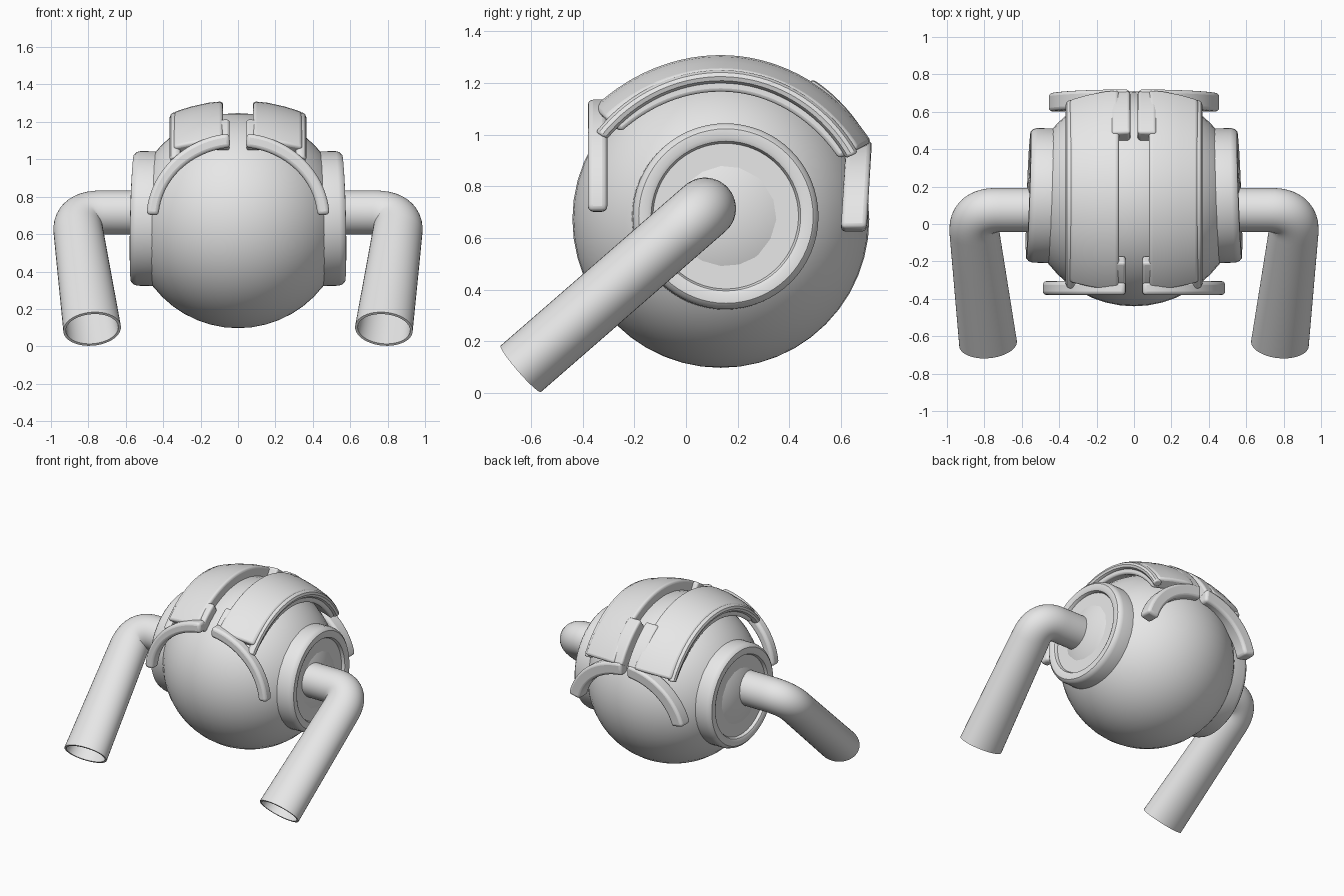
import bpy, bmesh, math
from mathutils import Vector, Matrix

if "Cube" in bpy.data.objects:
    bpy.data.objects.remove(bpy.data.objects["Cube"])

CEN = Vector((0, 0.135, 0.672))
R = 0.575

grey = bpy.data.materials.new("light_grey")
grey.diffuse_color = (0.8, 0.8, 0.8, 1)
grey.use_nodes = True
grey.node_tree.nodes["Principled BSDF"].inputs["Base Color"].default_value = grey.diffuse_color


def finish(name, bm, mirror=True, bevel=0.0, angle=35):
    bmesh.ops.recalc_face_normals(bm, faces=bm.faces)
    me = bpy.data.meshes.new(name)
    bm.to_mesh(me)
    bm.free()
    ob = bpy.data.objects.new(name, me)
    bpy.context.collection.objects.link(ob)
    me.materials.append(grey)
    bpy.ops.object.select_all(action='DESELECT')
    bpy.context.view_layer.objects.active = ob
    ob.select_set(True)
    bpy.ops.object.shade_smooth_by_angle(angle=math.radians(angle))
    if bevel:
        b = ob.modifiers.new("round_edges", 'BEVEL')
        b.width, b.segments, b.limit_method = bevel, 3, 'ANGLE'
        b.angle_limit = math.radians(40)
    if mirror:
        ob.modifiers.new("mirror", 'MIRROR')
    return ob


def loft(rings, closed=False, caps=True):
    """Skin a list of equal-length point rings."""
    bm = bmesh.new()
    vs = [[bm.verts.new(p) for p in r] for r in rings]
    n = len(vs[0])
    for i in range(len(vs) if closed else len(vs) - 1):
        a, b = vs[i], vs[(i + 1) % len(vs)]
        for j in range(n):
            k = (j + 1) % n
            bm.faces.new((a[j], a[k], b[k], b[j]))
    if caps and not closed:
        bm.faces.new(vs[0])
        bm.faces.new(vs[-1])
    return bm


def band(name, profile, a0, a1, bevel, flare=0.0, steps=32):
    """Sweep an (x, radius) profile around the body's x axis."""
    rings = []
    for i in range(steps + 1):
        t = i / steps
        a = math.radians(a0 + (a1 - a0) * t)
        k = flare * abs(2 * t - 1) ** 3
        rings.append([CEN + Vector((x, (r + k) * math.cos(a), (r + k) * math.sin(a)))
                      for x, r in profile])
    return finish(name, loft(rings), bevel=bevel)


# Round body
bm = bmesh.new()
bmesh.ops.create_uvsphere(bm, u_segments=48, v_segments=24, radius=R,
                          matrix=Matrix.Translation(CEN))
finish("body", bm, mirror=False)

# Curved top plates and their inner corner tabs
band("top_plate", [(0.08, 0.55), (0.08, 0.638), (0.16, 0.63), (0.25, 0.61),
                   (0.345, 0.58), (0.345, 0.49), (0.2, 0.53)], 27, 139, 0.018, 0.02)
band("front_tab", [(0.045, 0.57), (0.045, 0.645), (0.12, 0.64), (0.12, 0.57)],
     122, 139.5, 0.015, steps=8)
band("back_tab", [(0.02, 0.56), (0.02, 0.65), (0.12, 0.645), (0.12, 0.56)],
     27, 57, 0.015, steps=10)

# Rounded rail along the outer edge of each plate
rail = [(0.335 + 0.03 * math.cos(i * math.pi / 5), 0.553 + 0.027 * math.sin(i * math.pi / 5))
        for i in range(10)]
band("side_rail", rail, 26, 145, 0.01, 0.012)


def brow(name, cz, ro, ri, a0, a1, y0, y1, shear):
    """Flat curved bar: an arc in x-z given depth along y."""
    rings = []
    for i in range(25):
        a = math.radians(a0 + (a1 - a0) * i / 24)
        ring = []
        for (rx, rz), y in ((ro, y0), (ro, y1), (ri, y1), (ri, y0)):
            z = cz + rz * math.sin(a)
            ring.append((rx * math.cos(a), y + shear * (z - 0.97), z))
        rings.append(ring)
    return finish(name, loft(rings), bevel=0.02)


brow("front_brow", 0.68, (0.49, 0.46), (0.425, 0.385), 3, 84.5, -0.38, -0.305, 0)
brow("back_brow", 0.55, (0.47, 0.43), (0.38, 0.34), 12, 87, 0.62, 0.72, 0.06)

# Ear ring and ear disc, turned on a lathe and tilted slightly
tilt = (Matrix.Translation(CEN) @ Matrix.Rotation(math.radians(2), 4, 'Z')
        @ Matrix.Rotation(math.radians(-1.3), 4, 'Y'))


def lathe(profile, n=64):
    return [[tilt @ Vector((x, r * math.cos(2 * math.pi * i / n), r * math.sin(2 * math.pi * i / n)))
             for x, r in profile] for i in range(n)]


finish("ear_ring", loft(lathe([(0.42, 0.36), (0.53, 0.36), (0.552, 0.353), (0.565, 0.338),
                               (0.567, 0.305), (0.56, 0.29), (0.545, 0.282), (0.42, 0.282)]),
                        closed=True))
bm = bmesh.new()
bmesh.ops.create_cone(bm, cap_ends=True, segments=64, radius1=0.29, radius2=0.29, depth=0.1,
                      matrix=tilt @ Matrix.Translation((0.49, 0, 0)) @ Matrix.Rotation(math.pi / 2, 4, 'Y'))
finish("ear_disc", bm)

# Bent hollow arm: straight out, rounded elbow, then forward and down
start, corner, end = Vector((0.45, 0.075, 0.715)), Vector((0.868, 0.075, 0.715)), Vector((0.78, -0.64, 0.093))
d0, d1 = (corner - start).normalized(), (end - corner).normalized()
cut = 0.15
p0, p1 = corner - d0 * cut, corner + d1 * cut
binormal = d0.cross(d1).normalized()
path = [(start, d0, 0.118)]
for i in range(13):
    t = i / 12
    pos = p0 * (1 - t) ** 2 + corner * 2 * t * (1 - t) + p1 * t * t
    path.append((pos, (d0 * (1 - t) + d1 * t).normalized(), 0.118 + 0.015 * t))
path += [(p1.lerp(end, t), d1, 0.133 + 0.022 * t) for t in (0.33, 0.66, 1)]


def ring(pos, tan, ru, inset=0.0, n=40):
    u = binormal.cross(tan)
    return [pos + u * (ru - inset) * math.cos(2 * math.pi * i / n)
            + binormal * (0.119 - inset) * math.sin(2 * math.pi * i / n) for i in range(n)]


rings = [ring(*p) for p in path]
rings += [ring(*p, inset=0.014) for p in reversed(path[1:])]
finish("arm", loft(rings))
